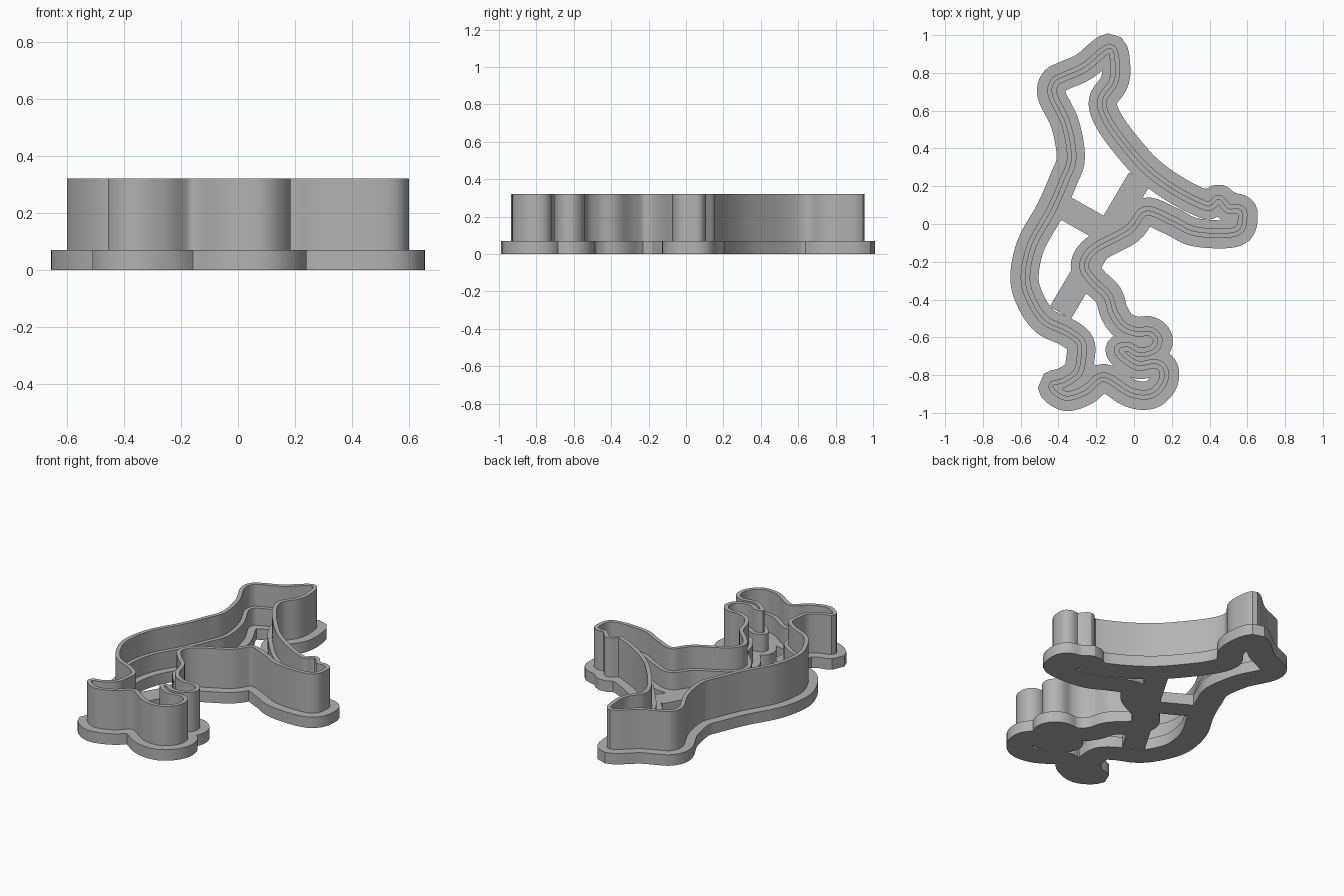
import bpy, bmesh, math
from mathutils import Vector, kdtree
from mathutils.geometry import delaunay_2d_cdt

BASE, STEP, TOP = 0.07, 0.18, 0.32
HALF_WALL, LIP_OUT, LIP_IN = 0.025, 0.08, 0.07
STRUT_WIDTH = 0.13

if "Cube" in bpy.data.objects:
    bpy.data.objects.remove(bpy.data.objects["Cube"])

grey = bpy.data.materials.new("plain grey")
grey.use_nodes = True
grey.diffuse_color = (0.45, 0.45, 0.45, 1)
grey.node_tree.nodes["Principled BSDF"].inputs["Base Color"].default_value = grey.diffuse_color

# centre line of the wall in hundredths, clockwise from the top of the head
OUTLINE = [
    (-13, 93), (-10, 84), (-11, 75), (-17, 65), (-13, 53), (0, 36), (10, 26),
    (23, 17), (37, 10), (41, 10), (45, 13), (50, 8), (55, 8), (57.5, 5),
    (54, -4), (33, -4), (20, 2), (6, 7), (-3, -3), (-21, -13), (-26.5, -22),
    (-22, -30), (-14, -38), (-11, -47), (-6, -54), (1, -57), (8.5, -57),
    (12.5, -61), (10.5, -66), (3, -68), (-3, -65), (-8, -66), (-6, -70),
    (2, -75), (11, -74), (15.5, -77), (15, -84), (8.5, -90), (-2, -89),
    (-16, -81), (-26, -88), (-36, -91), (-43, -86), (-37, -84), (-30, -79),
    (-28, -72), (-28, -63), (-35, -57), (-47, -51), (-54.5, -40), (-57.5, -28),
    (-54, -11), (-44, 7), (-37, 23), (-33, 35), (-36, 53), (-43, 68),
    (-42, 75), (-37, 78), (-26, 83)]


def smooth_loop(points, steps):
    """Closed Catmull-Rom curve through the points."""
    pts = [Vector(p) / 100 for p in points]
    n, out = len(pts), []
    for i in range(n):
        a, b, c, d = (pts[(i + k - 1) % n] for k in range(4))
        for s in range(steps):
            t = s / steps
            out.append(0.5 * (2 * b + (c - a) * t + (2 * a - 5 * b + 4 * c - d) * t * t
                              + (3 * b - a - 3 * c + d) * t ** 3))
    return out


path = smooth_loop(OUTLINE, 6)
count = len(path)
normals = []
for i in range(count):
    along = path[(i + 1) % count] - path[i - 1]
    normals.append(Vector((-along.y, along.x)).normalized())

tree = kdtree.KDTree(count)
for i, p in enumerate(path):
    tree.insert(p.to_3d(), i)
tree.balance()


def signed_distance(p):
    """Distance from the centre line, positive outside."""
    co, i, dist = tree.find(p.to_3d())
    return math.copysign(dist, (p - path[i]).dot(normals[i]))


def offset_loop(d):
    """Parallel loop without the points that fold back near the line."""
    loop = [p + n * d for p, n in zip(path, normals)]
    return [p for p in loop if tree.find(p.to_3d())[2] > abs(d) - 0.003]


def strut_corners(a, b):
    a, b = Vector(a), Vector(b)
    side = (b - a).normalized().orthogonal() * STRUT_WIDTH / 2
    return [a + side, b + side, b - side, a - side]


def in_strut(p, c):
    u, v = c[1] - c[0], c[3] - c[0]
    return 0 < (p - c[0]).dot(u) < u.dot(u) and 0 < (p - c[0]).dot(v) < v.dot(v)


def build_band(name, outer, inner, z0, z1, struts=()):
    """Extruded band between two offsets of the centre line, joined with struts."""
    verts, edges = [], []
    for loop in [offset_loop(outer), offset_loop(inner), *struts]:
        start, n = len(verts), len(loop)
        verts += loop
        edges += [(start + i, start + (i + 1) % n) for i in range(n)]
    points, _, tris, *_ = delaunay_2d_cdt(verts, edges, [], 0, 0.00001)
    bm = bmesh.new()
    bverts = [bm.verts.new((p.x, p.y, z0)) for p in points]
    for tri in tris:
        mid = sum((points[i] for i in tri), Vector((0, 0))) / len(tri)
        if inner < signed_distance(mid) < outer or any(in_strut(mid, s) for s in struts):
            bm.faces.new([bverts[i] for i in tri])
    bmesh.ops.delete(bm, geom=[v for v in bm.verts if not v.link_faces], context='VERTS')
    top = bmesh.ops.extrude_face_region(bm, geom=bm.faces[:], use_keep_orig=True)["geom"]
    bmesh.ops.translate(bm, vec=(0, 0, z1 - z0),
                        verts=[g for g in top if isinstance(g, bmesh.types.BMVert)])
    bmesh.ops.recalc_face_normals(bm, faces=bm.faces[:])
    mesh = bpy.data.meshes.new(name)
    bm.to_mesh(mesh)
    bm.free()
    mesh.materials.append(grey)
    obj = bpy.data.objects.new(name, mesh)
    bpy.context.collection.objects.link(obj)
    bpy.ops.object.select_all(action='DESELECT')
    obj.select_set(True)
    bpy.context.view_layer.objects.active = obj
    bpy.ops.object.shade_smooth_by_angle(angle=math.radians(30))


# base lip with two crossing struts, thick lower wall, thin cutting edge
struts = [strut_corners((-0.39, -0.47), (0.03, 0.24)),
          strut_corners((-0.41, 0.11), (-0.18, -0.02))]
build_band("base_lip", LIP_OUT, -LIP_IN, 0, BASE, struts)
build_band("thick_wall", HALF_WALL, -HALF_WALL, BASE, STEP)
build_band("cutting_edge", HALF_WALL, 0, STEP, TOP)
